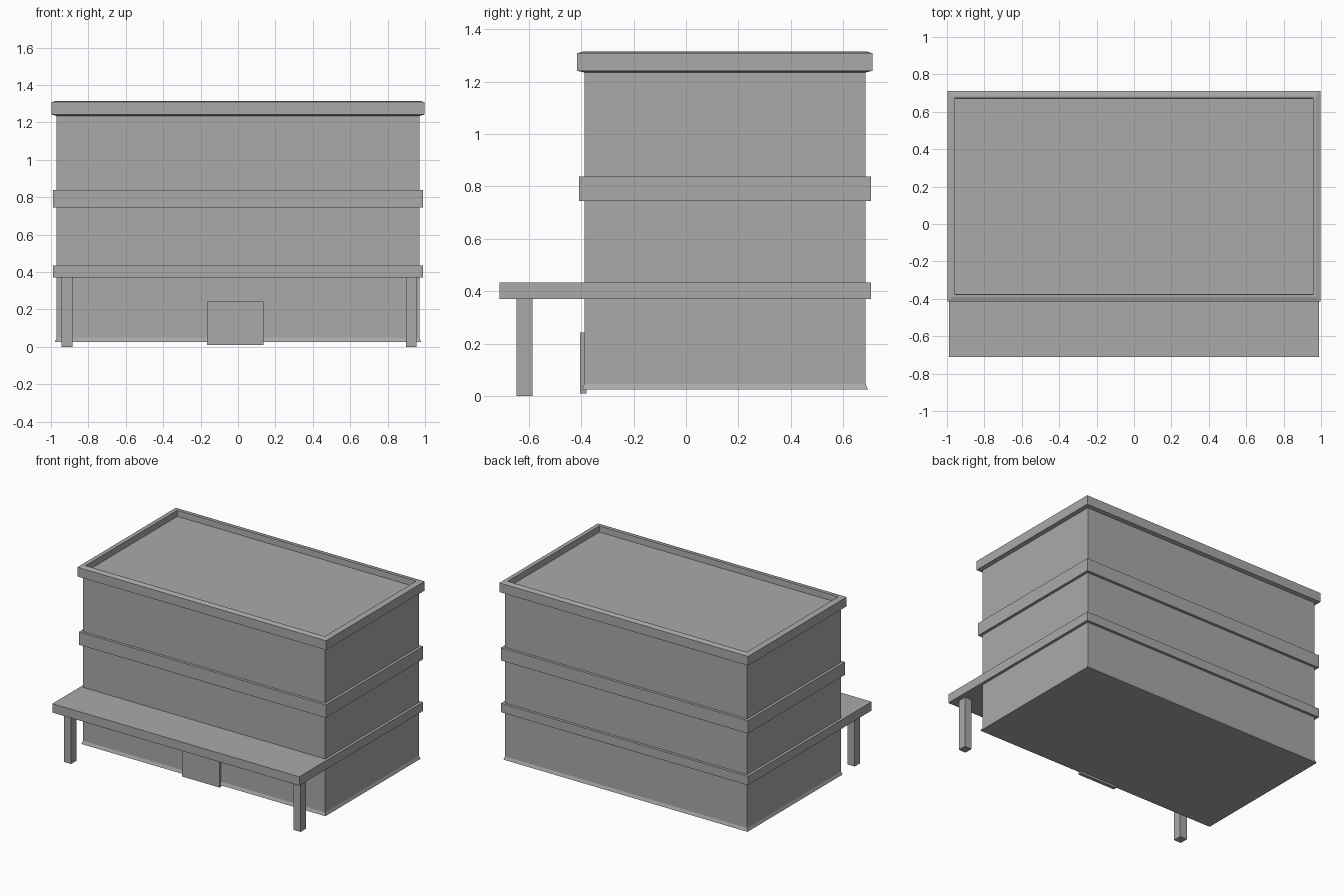
import bpy
import bmesh

cube = bpy.data.objects.get("Cube")
if cube:
    bpy.data.objects.remove(cube, do_unlink=True)

# One plain concrete grey for the whole building
grey = bpy.data.materials.new("concrete_grey")
grey.use_nodes = True
colour = (0.4, 0.4, 0.4, 1)
grey.diffuse_color = colour
bsdf = grey.node_tree.nodes["Principled BSDF"]
bsdf.inputs["Base Color"].default_value = colour
bsdf.inputs["Roughness"].default_value = 0.8


def loft(name, rings):
    """Stack rectangles (x0, x1, y0, y1, z), join neighbours and cap the ends."""
    bm = bmesh.new()
    loops = []
    for x0, x1, y0, y1, z in rings:
        corners = ((x0, y0), (x1, y0), (x1, y1), (x0, y1))
        loops.append([bm.verts.new((x, y, z)) for x, y in corners])
    for low, high in zip(loops, loops[1:]):
        for i in range(4):
            j = (i + 1) % 4
            bm.faces.new((low[i], low[j], high[j], high[i]))
    bm.faces.new(loops[0][::-1])
    bm.faces.new(loops[-1])
    bmesh.ops.recalc_face_normals(bm, faces=bm.faces)
    mesh = bpy.data.meshes.new(name)
    bm.to_mesh(mesh)
    bm.free()
    mesh.materials.append(grey)
    obj = bpy.data.objects.new(name, mesh)
    bpy.context.collection.objects.link(obj)
    return obj


def box(name, x, y, z):
    return loft(name, [(*x, *y, z[0]), (*x, *y, z[1])])


BACK, FRONT = 0.685, -0.388   # wall planes
HALF = 0.97                   # half width of the walls


def around(grow, z):
    """Rectangle that follows the walls, pushed outwards by grow."""
    return (-HALF - grow, HALF + grow, FRONT - grow, BACK + grow, z)


# Walls with a small flared skirt at the foot
loft("walls", [around(0.009, 0.025), around(0, 0.047), around(0, 1.25)])

# Floor band between the upper storeys
loft("upper_band", [around(0.02, 0.745), around(0.02, 0.838)])

# Lower band that runs forward into the entrance canopy
box("canopy_band", (-0.99, 0.99), (-0.712, 0.705), (0.37, 0.434))

# Cornice with parapet rim and sunken roof
loft("cornice_and_roof", [
    around(0.002, 1.235), around(0.027, 1.241), around(0.027, 1.308),
    around(0.002, 1.315), around(-0.012, 1.315), around(-0.014, 1.272)])

# Canopy posts
for side, x in (("right", -0.914), ("left", 0.926)):
    box(side + "_post", (x - 0.029, x + 0.029), (-0.647, -0.585), (0, 0.375))

# Entrance door
box("door", (-0.167, 0.135), (-0.405, -0.38), (0.01, 0.242))
